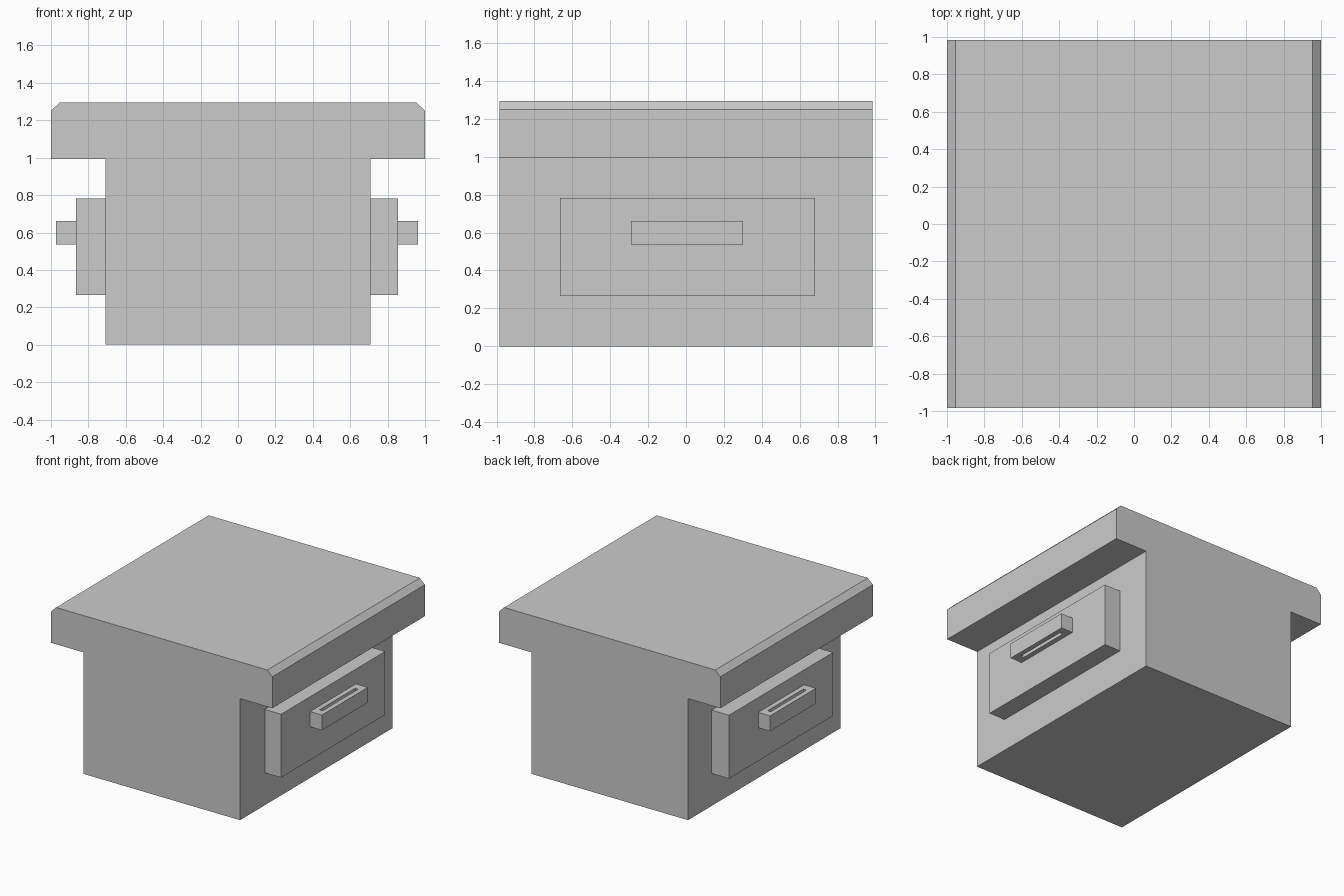
import bpy, bmesh
from mathutils import Matrix

if "Cube" in bpy.data.objects:
    bpy.data.objects.remove(bpy.data.objects["Cube"])


def make_object(name, bm):
    bmesh.ops.recalc_face_normals(bm, faces=bm.faces)
    mesh = bpy.data.meshes.new(name)
    bm.to_mesh(mesh)
    bm.free()
    obj = bpy.data.objects.new(name, mesh)
    bpy.context.collection.objects.link(obj)
    return obj


def extrude(name, points, direction):
    bm = bmesh.new()
    face = bm.faces.new([bm.verts.new(p) for p in points])
    new = bmesh.ops.extrude_face_region(bm, geom=[face])["geom"]
    verts = [g for g in new if isinstance(g, bmesh.types.BMVert)]
    bmesh.ops.translate(bm, verts=verts, vec=direction)
    return make_object(name, bm)


def box(name, x, y, z):
    points = [(x[0], y[0], z[0]), (x[1], y[0], z[0]),
              (x[1], y[1], z[0]), (x[0], y[1], z[0])]
    return extrude(name, points, (0, 0, z[1] - z[0]))


# Cabinet body and overhanging chamfered top as one profile
half = [(0.708, 0), (0.708, 0.993), (1, 0.993), (1, 1.25), (0.955, 1.294)]
profile = half + [(-x, z) for x, z in reversed(half)]
extrude("cabinet", [(x, -0.985, z) for x, z in profile], (0, 1.97, 0))

# Drawer and slotted handle on each side
for side, sign, front, grip in (("right", 1, 0.855, 0.962), ("left", -1, 0.865, 0.972)):
    def span(a, b):
        return sorted((sign * a, sign * b))

    box(f"{side}_drawer", span(0.70, front), (-0.665, 0.68), (0.265, 0.783))

    handle = box(f"{side}_handle", span(front - 0.002, grip), (-0.29, 0.302), (0.537, 0.662))
    mid = (front + grip) / 2
    slot = box(f"{side}_handle_slot_cutter", span(mid - 0.014, mid + 0.014),
               (-0.225, 0.237), (0.4, 0.8))
    slot.hide_render = True
    slot.hide_set(True)
    cut = handle.modifiers.new("slot", "BOOLEAN")
    cut.operation = "DIFFERENCE"
    cut.solver = "EXACT"
    cut.object = slot
